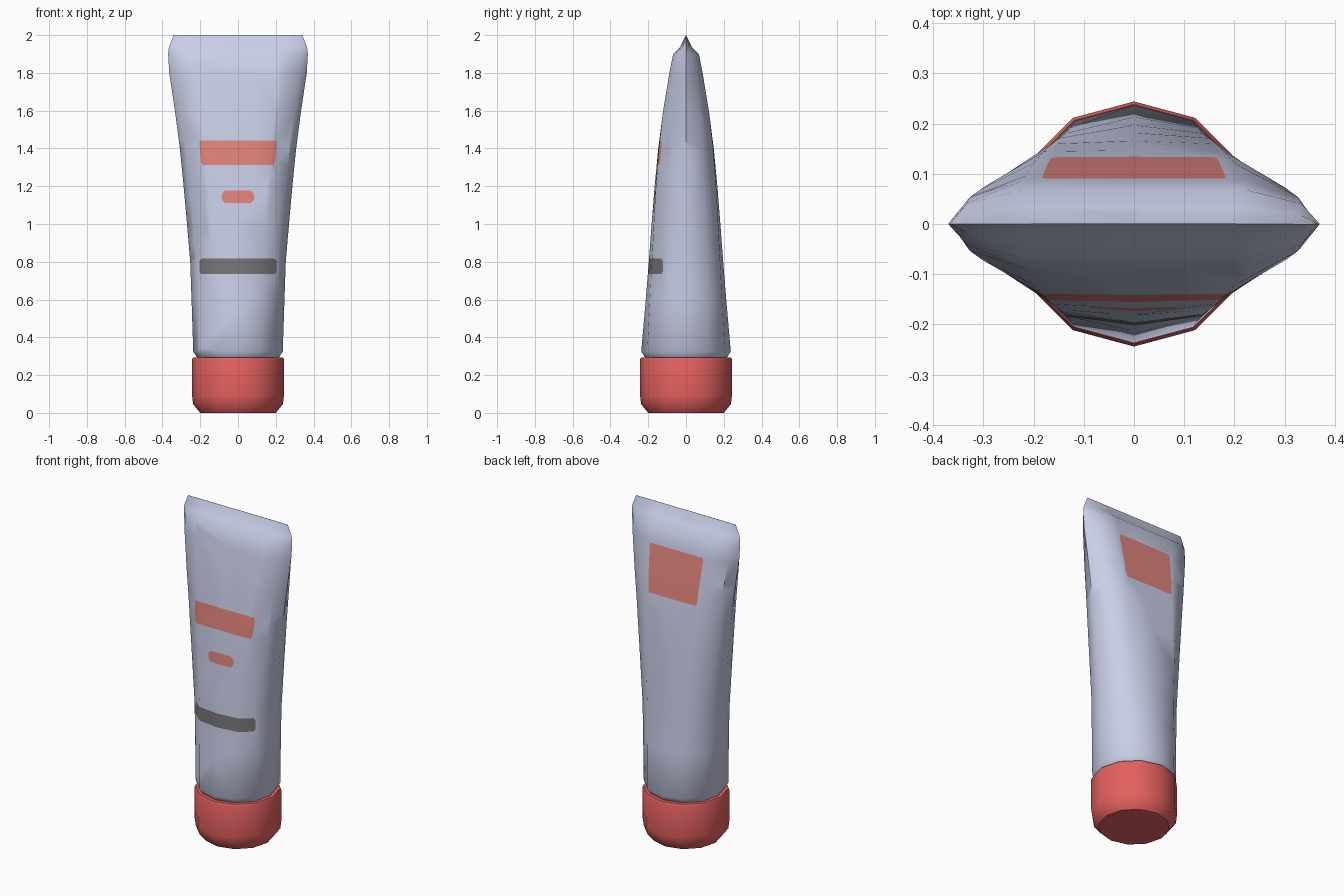
import bpy, bmesh, math
from mathutils import Vector

if "Cube" in bpy.data.objects:
    bpy.data.objects.remove(bpy.data.objects["Cube"])


def material(name, rgb):
    m = bpy.data.materials.new(name)
    m.diffuse_color = (*rgb, 1)
    m.use_nodes = True
    m.node_tree.nodes["Principled BSDF"].inputs["Base Color"].default_value = m.diffuse_color
    return m


pale = material("pale lavender", (0.58, 0.62, 0.80))
red = material("cap red", (0.77, 0.12, 0.115))
coral = material("label coral", (0.75, 0.23, 0.20))
grey = material("label grey", (0.18, 0.18, 0.185))


def loft(bm, rings):
    """Skin a stack of closed rings and cap both ends."""
    loops = [[bm.verts.new(p) for p in ring] for ring in rings]
    for lo, hi in zip(loops, loops[1:]):
        n = len(lo)
        for i in range(n):
            j = (i + 1) % n
            bm.faces.new((lo[i], lo[j], hi[j], hi[i]))
    bm.faces.new(loops[0][::-1])
    bm.faces.new(loops[-1])


def finish(bm, name, mats):
    bmesh.ops.recalc_face_normals(bm, faces=bm.faces[:])
    me = bpy.data.meshes.new(name)
    for f in bm.faces:
        f.smooth = True
    bm.to_mesh(me)
    bm.free()
    for m in mats:
        me.materials.append(m)
    me.set_sharp_from_angle(angle=math.radians(40))
    ob = bpy.data.objects.new(name, me)
    bpy.context.collection.objects.link(ob)


def section(z, a, b):
    """12-point section: round at the shoulder, flat-sided at the seal."""
    t = min(1, max(0, (z - 0.32) / 1.26))
    mix = lambda p, q: p + (q - p) * t
    quarter = [(1, 0), (mix(.866, .9), mix(.5, .6)), (mix(.5, .6), mix(.866, 1))]
    q = quarter + [(0, 1)] + [(-x, y) for x, y in quarter[:0:-1]]
    q += [(-x, -y) for x, y in q]
    return [(x * a, y * b, z) for x, y in q]


def paint(bm, side, poly, index):
    """Cut a convex x-z outline into one side of the tube and colour it."""
    mid = sum((Vector((x, 0, z)) for x, z in poly), Vector()) / len(poly)
    faces = [f for f in bm.faces if f.calc_center_median().y * side > 0.005]
    for (x0, z0), (x1, z1) in zip(poly, poly[1:] + poly[:1]):
        co = Vector((x0, 0, z0))
        no = Vector((z1 - z0, 0, x0 - x1)).normalized()
        if no.dot(mid - co) < 0:
            no.negate()
        geom = list({v for f in faces for v in f.verts})
        geom += list({e for f in faces for e in f.edges}) + faces
        cut = bmesh.ops.bisect_plane(bm, geom=geom, dist=1e-5, plane_co=co, plane_no=no)
        faces = [f for f in cut["geom"] if isinstance(f, bmesh.types.BMFace)
                 and no.dot(f.calc_center_median() - co) > 0]
    for f in faces:
        f.material_index = index


def patch(w0, z0, w1, z1, c):
    """Trapezoid with clipped corners; w0 and w1 are half widths."""
    right = [(w0 - c, z0), (w0, z0 + c), (w1, z1 - c), (w1 - c, z1)]
    return right + [(-x, z) for x, z in right[::-1]]


# Squeeze tube: z, half width, half depth
profile = [(0.27, .20, .20), (0.298, .22, .22), (0.325, .237, .237),
           (0.6, .246, .213), (0.8, .253, .197), (1.0, .27, .182),
           (1.2, .288, .166), (1.4, .308, .147), (1.6, .334, .121),
           (1.8, .364, .088), (1.9, .37, .068), (1.935, .366, .032),
           (2.0, .34, .0005)]
bm = bmesh.new()
loft(bm, [section(*p) for p in profile])
paint(bm, -1, patch(.195, 1.312, .205, 1.443, .012), 1)
paint(bm, -1, patch(.085, 1.11, .085, 1.177, .018), 1)
paint(bm, -1, patch(.205, .735, .205, .817, .012), 2)
paint(bm, 1, patch(.165, 1.5, .183, 1.785, .01), 1)
finish(bm, "tube_body", [pale, coral, grey])

# Screw cap
cap = [(.20, 0), (.237, .045), (.243, .09), (.244, .28), (.238, .294), (.215, .294)]
bm = bmesh.new()
loft(bm, [[(r * math.cos(math.tau * i / 12), r * math.sin(math.tau * i / 12), z)
           for i in range(12)] for r, z in cap])
finish(bm, "cap", [red])
